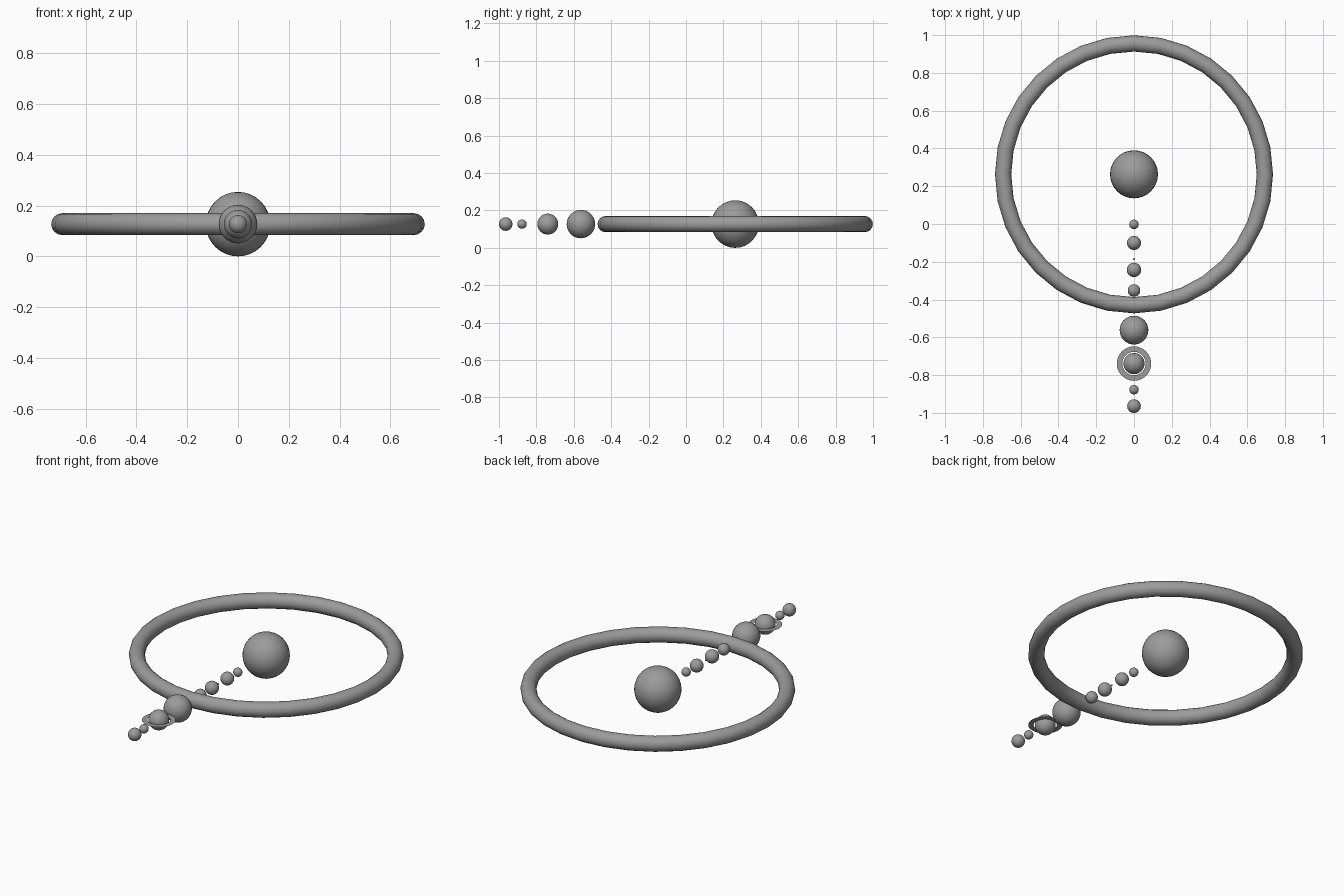
import bpy
import bmesh
import math

if "Cube" in bpy.data.objects:
    bpy.data.objects.remove(bpy.data.objects["Cube"], do_unlink=True)

MID = 0.127      # shared height of every body
SUN_Y = 0.263

grey = bpy.data.materials.new("plain_grey")
grey.use_nodes = True
colour = (0.33, 0.33, 0.33, 1)
grey.diffuse_color = colour
grey.node_tree.nodes["Principled BSDF"].inputs["Base Color"].default_value = colour


def finish(name, bm, y, smooth=True):
    mesh = bpy.data.meshes.new(name)
    bmesh.ops.recalc_face_normals(bm, faces=bm.faces)
    bm.to_mesh(mesh)
    bm.free()
    for face in mesh.polygons:
        face.use_smooth = smooth
    mesh.materials.append(grey)
    obj = bpy.data.objects.new(name, mesh)
    obj.location = (0, y, MID)
    bpy.context.collection.objects.link(obj)
    return obj


def ball(name, y, radius):
    bm = bmesh.new()
    bmesh.ops.create_uvsphere(bm, u_segments=32, v_segments=16, radius=radius)
    finish(name, bm, y)


def swept_ring(name, y, profile, steps, closed, smooth):
    """Revolve a (radius, height) profile around the vertical axis."""
    bm = bmesh.new()
    loops = []
    for i in range(steps):
        a = 2 * math.pi * i / steps
        loops.append([bm.verts.new((r * math.cos(a), r * math.sin(a), h)) for r, h in profile])
    count = len(profile)
    for i in range(steps):
        here, there = loops[i], loops[(i + 1) % steps]
        for j in range(count if closed else count - 1):
            k = (j + 1) % count
            bm.faces.new((here[j], here[k], there[k], there[j]))
    finish(name, bm, y, smooth)


# Sun, planets and moon in a line towards the front
bodies = {
    "sun": (SUN_Y, 0.127),
    "first_planet": (-0.002, 0.025),
    "second_planet": (-0.1, 0.037),
    "small_moon": (-0.185, 0.005),
    "third_planet": (-0.243, 0.038),
    "fourth_planet": (-0.352, 0.033),
    "giant_planet": (-0.562, 0.076),
    "ringed_planet": (-0.739, 0.056),
    "seventh_planet": (-0.877, 0.025),
    "eighth_planet": (-0.964, 0.036),
}
for name, (y, radius) in bodies.items():
    ball(name, y, radius)

# Thick asteroid belt around the sun
tube = [(0.693 + 0.043 * math.cos(t * math.pi / 8), 0.043 * math.sin(t * math.pi / 8))
        for t in range(16)]
swept_ring("asteroid_belt", SUN_Y, tube, 32, True, True)

# Paper-thin flat ring
swept_ring("planet_ring", bodies["ringed_planet"][0], [(0.062, 0), (0.091, 0)], 32, False, False)
